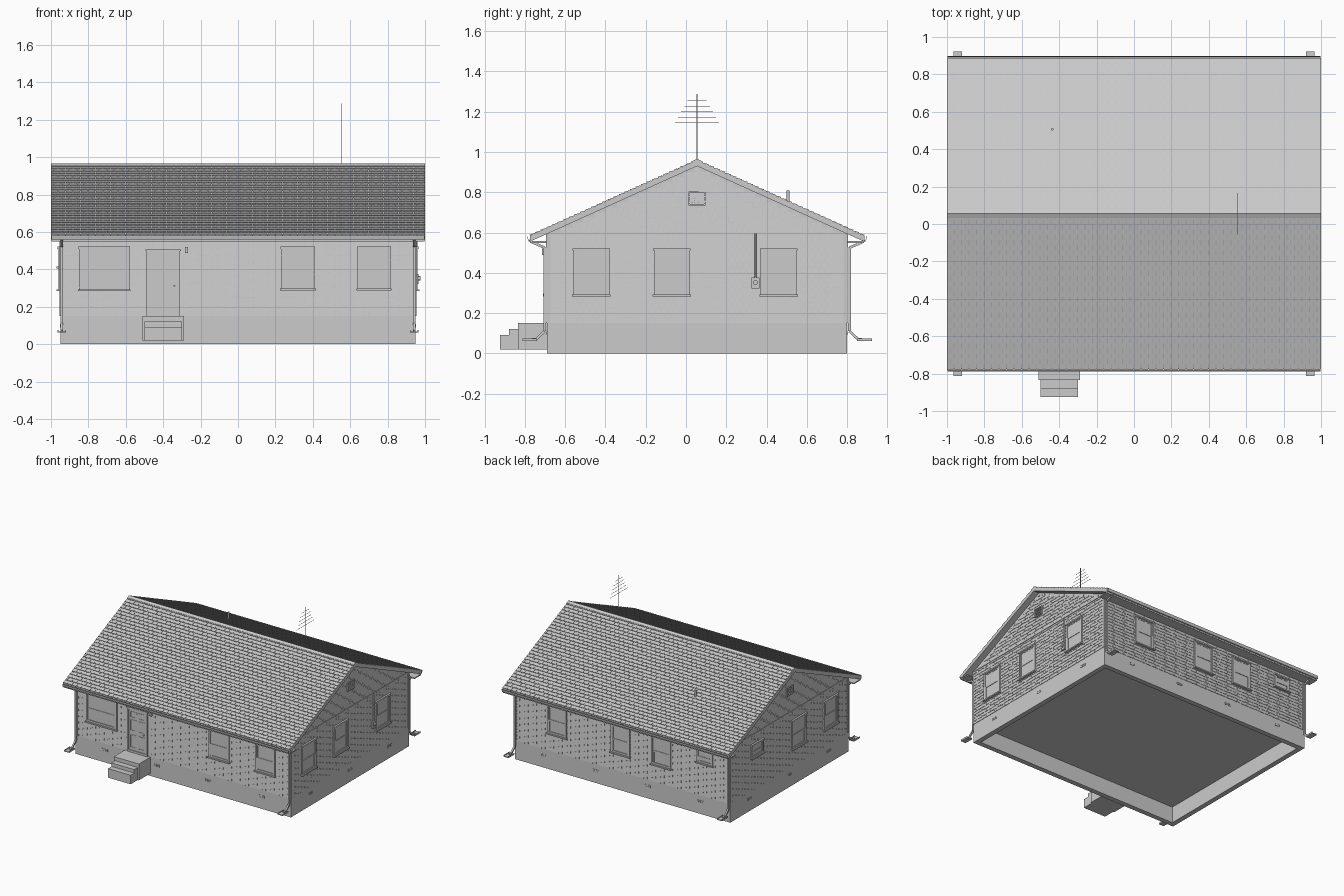
import bpy, bmesh, math, random
from mathutils import Matrix, Vector

if "Cube" in bpy.data.objects:
    bpy.data.objects.remove(bpy.data.objects["Cube"])

random.seed(4)
YF, YB, YR, XW = -0.69, 0.80, 0.055, 0.95      # front wall, back wall, ridge, end walls
SLOPE = 0.375 / 0.83


def finish(name, bm):
    me = bpy.data.meshes.new(name)
    bm.to_mesh(me)
    bm.free()
    ob = bpy.data.objects.new(name, me)
    bpy.context.collection.objects.link(ob)
    return ob


def frame(u, v, origin):
    u, v = Vector(u), Vector(v)
    m = Matrix((u, v, u.cross(v))).transposed().to_4x4()
    m.translation = origin
    return m


def box(bm, a0, a1, b0, b1, c0, c1, m=Matrix()):
    size = Matrix.Diagonal((a1 - a0, b1 - b0, c1 - c0, 1))
    mid = Matrix.Translation(((a0 + a1) / 2, (b0 + b1) / 2, (c0 + c1) / 2))
    bmesh.ops.create_cube(bm, size=1, matrix=m @ mid @ size)


def ring(bm, a0, a1, b0, b1, w, c0, c1, m):
    box(bm, a0, a0 + w, b0, b1, c0, c1, m)
    box(bm, a1 - w, a1, b0, b1, c0, c1, m)
    box(bm, a0 + w, a1 - w, b0, b0 + w, c0, c1, m)
    box(bm, a0 + w, a1 - w, b1 - w, b1, c0, c1, m)


def bar(bm, p, q, r, n=8):
    p, q = Vector(p), Vector(q)
    d = q - p
    rot = d.to_track_quat('Z', 'Y').to_matrix().to_4x4()
    turn = Matrix.Rotation(math.pi / 4 if n == 4 else 0, 4, 'Z')
    bmesh.ops.create_cone(bm, cap_ends=True, segments=n, radius1=r, radius2=r, depth=d.length,
                          matrix=Matrix.Translation((p + q) / 2) @ rot @ turn)


def prism(bm, yz, x0, x1):
    a = [bm.verts.new((x0, y, z)) for y, z in yz]
    b = [bm.verts.new((x1, y, z)) for y, z in yz]
    faces = [bm.faces.new(a), bm.faces.new(b[::-1])]
    for i in range(len(yz)):
        j = (i + 1) % len(yz)
        faces.append(bm.faces.new((a[i], b[i], b[j], a[j])))
    bmesh.ops.recalc_face_normals(bm, faces=faces)


def shingles(name, m, v0, v1, course, width, gap, t, limits, jitter=0.0):
    """Rows of staggered wedge-shaped shingles on a plane."""
    bm = bmesh.new()
    for r in range(round((v1 - v0) / course)):
        lo = v0 + r * course
        hi = min(lo + course, v1)
        left, right = limits(hi)
        u = left - width * 0.5 * (r % 2)
        while u < right - 0.002:
            a, b = max(u, left), min(u + width - gap, right)
            u += width
            if b - a < 0.003:
                continue
            low = max(v0, lo + random.uniform(-jitter, jitter))
            P = [bm.verts.new(m @ Vector(c)) for c in (
                (a, low, t), (b, low, t), (b, hi, 0.0006), (a, hi, 0.0006), (a, low, 0), (b, low, 0))]
            for f in ((0, 1, 2, 3), (4, 5, 1, 0), (4, 0, 3), (5, 2, 1)):
                bm.faces.new([P[i] for i in f])
    return finish(name, bm)


WALLS = {
    "front": frame((1, 0, 0), (0, 0, 1), (0, YF, 0)),
    "back": frame((-1, 0, 0), (0, 0, 1), (0, YB, 0)),
    "right": frame((0, 1, 0), (0, 0, 1), (XW, 0, 0)),
    "left": frame((0, -1, 0), (0, 0, 1), (-XW, 0, 0)),
}
SPAN = {"front": (-XW, XW), "back": (-XW, XW), "right": (YF, YB), "left": (-YB, -YF)}

# Hollow foundation with the floor above it
bm = bmesh.new()
ring(bm, -XW, XW, YF, YB, 0.04, 0, 0.15, Matrix())
finish("foundation", bm)
bm = bmesh.new()
box(bm, -0.92, 0.92, YF + 0.03, YB - 0.03, 0.13, 0.16)
finish("floor", bm)

# Wall body with gables
bm = bmesh.new()
ze = 0.93 - (YR - YF) * SLOPE
prism(bm, [(YF, 0.15), (YB, 0.15), (YB, ze), (YR, 0.93), (YF, ze)], -XW, XW)
finish("walls", bm)

# Shingle siding, corner boards and foundation vents
for side, m in WALLS.items():
    s0, s1 = SPAN[side]
    gable = side in ("right", "left")
    mid = (s0 + s1) / 2

    def limits(v):
        if not gable:
            return s0, s1
        half = max(0, min((s1 - s0) / 2, (0.93 - v) / SLOPE))
        return mid - half, mid + half
    shingles(side + "_siding", m, 0.15, 0.93 if gable else 0.58, 0.025, 0.03, 0.001, 0.003, limits, 0.002)
    bm = bmesh.new()
    for a in (s0, s1 - 0.018):
        box(bm, a, a + 0.018, 0.15, 0.59, 0, 0.005, m)
    if gable:
        box(bm, s0, s1, 0.59, 0.60, 0, 0.006, m)
    finish(side + "_corner_boards", bm)
    bm = bmesh.new()
    for u in ((mid - 0.5, mid, mid + 0.5) if gable else (-0.69, -0.235, 0.22, 0.69)):
        for k in (-1, 1):
            ring(bm, u + k * 0.014 - 0.011, u + k * 0.014 + 0.011, 0.09, 0.108, 0.004, 0, 0.003, m)
    finish(side + "_foundation_vents", bm)


def window(name, m, a, b, z0, z1):
    bm = bmesh.new()
    box(bm, a + 0.01, b - 0.01, z0 + 0.01, z1 - 0.01, 0, 0.005, m)           # glass
    ring(bm, a, b, z0 + 0.01, z1, 0.014, 0, 0.011, m)                         # casing
    box(bm, a - 0.006, b + 0.006, z0, z0 + 0.01, 0, 0.02, m)                  # sill
    box(bm, a - 0.003, b + 0.003, z1 - 0.008, z1 + 0.003, 0, 0.015, m)        # head
    zm = (z0 + z1) / 2 - 0.005
    ring(bm, a + 0.014, b - 0.014, zm, z1 - 0.014, 0.008, 0, 0.007, m)        # upper sash
    ring(bm, a + 0.014, b - 0.014, z0 + 0.01, zm + 0.006, 0.01, 0, 0.009, m)  # lower sash
    finish(name, bm)


# Windows: (left, right, sill height) in wall coordinates
LOW, HIGH = 0.283, 0.405
OPENINGS = {
    "front": [(-0.85, -0.58, LOW), (0.23, 0.41, LOW + 0.005), (0.64, 0.815, LOW + 0.005)],
    "back": [(-0.66, -0.49, LOW), (-0.10, 0.07, LOW), (0.26, 0.43, LOW), (0.66, 0.80, HIGH)],
    "right": [(-0.56, -0.38, LOW), (-0.16, 0.02, LOW), (0.37, 0.55, LOW)],
    "left": [(-0.54, -0.39, HIGH), (-0.03, 0.15, LOW), (0.37, 0.55, LOW)],
}
for side, wins in OPENINGS.items():
    for i, (a, b, z) in enumerate(wins):
        window(f"{side}_window_{i + 1}", WALLS[side], a, b, z, 0.518)

# Door with raised panels, knob and porch light
F = WALLS["front"]
bm = bmesh.new()
box(bm, -0.48, -0.32, 0.15, 0.49, 0, 0.006, F)
ring(bm, -0.49, -0.31, 0.15, 0.505, 0.016, 0, 0.012, F)
box(bm, -0.495, -0.305, 0.497, 0.507, 0, 0.015, F)
for a in (-0.463, -0.392):
    for z0, z1 in ((0.185, 0.29), (0.32, 0.41), (0.425, 0.475)):
        ring(bm, a, a + 0.055, z0, z1, 0.006, 0, 0.009, F)
box(bm, -0.408, -0.392, 0.459, 0.465, 0, 0.01, F)
bar(bm, F @ Vector((-0.34, 0.312, 0)), F @ Vector((-0.34, 0.312, 0.018)), 0.005)
finish("front_door", bm)
bm = bmesh.new()
box(bm, -0.284, -0.266, 0.488, 0.52, 0.008, 0.024, F)
box(bm, -0.28, -0.27, 0.505, 0.515, 0, 0.01, F)
finish("porch_light", bm)

# Entry steps
bm = bmesh.new()
box(bm, -0.51, -0.29, -0.835, YF, 0.02, 0.15)
box(bm, -0.50, -0.30, -0.88, -0.835, 0.02, 0.12)
box(bm, -0.50, -0.30, -0.925, -0.88, 0.02, 0.092)
finish("entry_steps", bm)

# Roof deck, shingles and ridge cap
bm = bmesh.new()
prism(bm, [(-0.775, 0.585), (YR, 0.96), (0.885, 0.585), (0.885, 0.555), (YR, 0.93), (-0.775, 0.555)], -1, 1)
finish("roof_deck", bm)
run = math.hypot(0.83, 0.375)
c, s = 0.83 / run, 0.375 / run
for name, m in (("front", frame((1, 0, 0), (0, c, s), (0, -0.775, 0.585))),
                ("back", frame((-1, 0, 0), (0, -c, s), (0, 0.885, 0.585)))):
    shingles(name + "_roof_shingles", m, 0, run, run / 30, 0.04, 0.004, 0.005, lambda v: (-1, 1))
bm = bmesh.new()
prism(bm, [(YR - 0.022, 0.956), (YR, 0.966), (YR + 0.022, 0.956), (YR + 0.022, 0.95), (YR, 0.958),
           (YR - 0.022, 0.95)], -1, 1)
finish("ridge_cap", bm)

# Eaves, gutters and downspouts, front and back
for name, wall, k in (("front", YF, -1), ("back", YB, 1)):
    bm = bmesh.new()
    y0, y1 = sorted((wall, wall + k * 0.083))
    box(bm, -0.998, 0.998, y0, y1, 0.548, 0.557)
    finish(name + "_soffit", bm)
    bm = bmesh.new()
    U = [(0.083, 0.582), (0.083, 0.56), (0.094, 0.56), (0.099, 0.582), (0.097, 0.582), (0.092, 0.563),
         (0.086, 0.563), (0.086, 0.582)]
    prism(bm, [(wall + k * y, z) for y, z in U], -0.998, 0.998)
    finish(name + "_gutter", bm)
    for side, x in (("left", -0.942), ("right", 0.942)):
        bm = bmesh.new()
        path = [(0.088, 0.562), (0.075, 0.552), (0.012, 0.525), (0.012, 0.11), (0.055, 0.07), (0.085, 0.068)]
        pts = [(x, wall + k * y, z) for y, z in path]
        for p, q in zip(pts, pts[1:]):
            bar(bm, p, q, 0.009, 4)
        y0, y1 = sorted((wall + k * 0.05, wall + k * 0.123))
        box(bm, x - 0.022, x + 0.022, y0, y1, 0.062, 0.068)
        for e in (-0.022, 0.019):
            box(bm, x + e, x + e + 0.003, y0, y1, 0.068, 0.075)
        finish(f"{name}_{side}_downspout", bm)

# Louvred gable vents
for side, k in (("right", 1), ("left", -1)):
    m = WALLS[side]
    bm = bmesh.new()
    u = k * YR
    ring(bm, u - 0.042, u + 0.042, 0.735, 0.805, 0.007, 0, 0.01, m)
    for i in range(5):
        z = 0.748 + i * 0.01
        box(bm, u - 0.036, u + 0.036, z, z + 0.004, 0, 0.008, m)
    finish(side + "_gable_vent", bm)

# Electric meter
R = WALLS["right"]
bm = bmesh.new()
box(bm, 0.326, 0.364, 0.322, 0.376, 0, 0.015, R)
bar(bm, R @ Vector((0.345, 0.352, 0.01)), R @ Vector((0.345, 0.352, 0.026)), 0.012, 16)
bar(bm, R @ Vector((0.345, 0.37, 0.006)), R @ Vector((0.345, 0.595, 0.006)), 0.004)
finish("electric_meter", bm)

# Plumbing vent pipe
bm = bmesh.new()
bar(bm, (-0.437, 0.507, 0.73), (-0.437, 0.507, 0.81), 0.007, 12)
finish("vent_pipe", bm)

# Roof antenna
bm = bmesh.new()
bar(bm, (0.555, YR, 0.94), (0.555, YR, 1.287), 0.0025, 6)
for i in range(5):
    half, z = 0.11 - i * 0.0155, 1.145 + i * 0.0275
    bar(bm, (0.555, YR - half, z), (0.555, YR + half, z), 0.0013, 6)
finish("antenna", bm)
